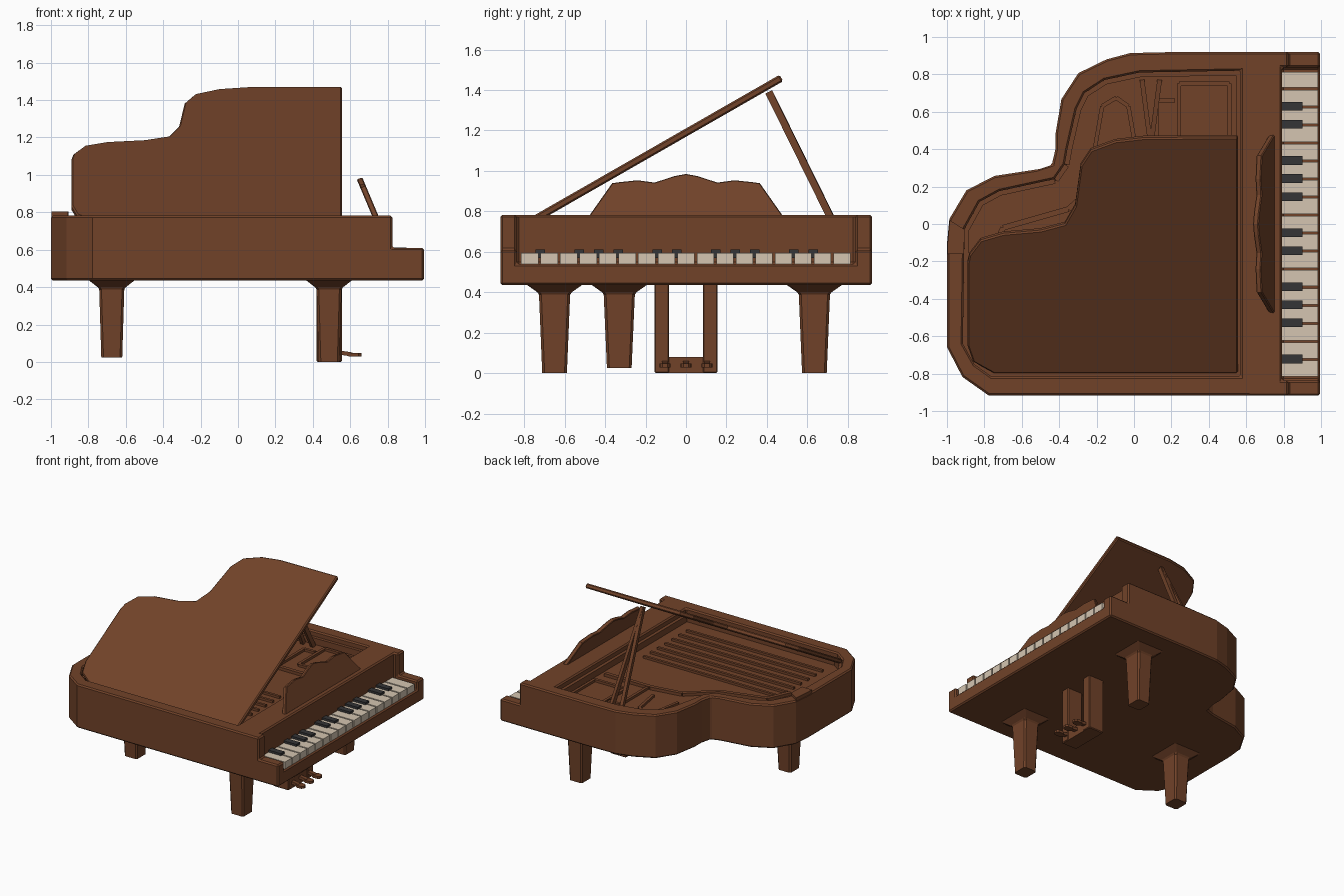
import bpy, bmesh, math
from mathutils import Matrix, Vector

if "Cube" in bpy.data.objects:
    bpy.data.objects.remove(bpy.data.objects["Cube"])

def material(name, rgb):
    m = bpy.data.materials.new(name)
    m.diffuse_color = (*rgb, 1)
    m.use_nodes = True
    m.node_tree.nodes["Principled BSDF"].inputs["Base Color"].default_value = m.diffuse_color
    return m

WOOD = material("brown wood", (0.165, 0.055, 0.022))
IVORY = material("ivory", (0.66, 0.56, 0.44))
EBONY = material("ebony", (0.035, 0.035, 0.037))

def finish(name, bm, mat, bevel=0.0):
    bmesh.ops.recalc_face_normals(bm, faces=bm.faces)
    me = bpy.data.meshes.new(name)
    bm.to_mesh(me)
    bm.free()
    me.materials.append(mat)
    ob = bpy.data.objects.new(name, me)
    bpy.context.collection.objects.link(ob)
    if bevel:
        add_bevel(ob, bevel)
    return ob

def add_bevel(ob, width):
    b = ob.modifiers.new("bevel", 'BEVEL')
    b.width, b.segments, b.limit_method, b.angle_limit = width, 1, 'ANGLE', math.radians(50)

def prism(name, pts, z0, z1, mat=WOOD, matrix=Matrix(), bevel=0.0):
    """Extrude a flat outline from z0 to z1, then place it."""
    bm = bmesh.new()
    lo = [bm.verts.new((x, y, z0)) for x, y in pts]
    hi = [bm.verts.new((x, y, z1)) for x, y in pts]
    bm.faces.new(lo)
    bm.faces.new(hi)
    n = len(pts)
    for i in range(n):
        j = (i + 1) % n
        bm.faces.new((lo[i], lo[j], hi[j], hi[i]))
    bm.transform(matrix)
    return finish(name, bm, mat, bevel)

def box(name, x0, x1, y0, y1, z0, z1, mat=WOOD, bevel=0.0):
    return prism(name, [(x0, y0), (x1, y0), (x1, y1), (x0, y1)], z0, z1, mat, bevel=bevel)

def bar(name, p, q, w, h):
    """Straight bar of section w by h from p to q."""
    p, q = Vector(p), Vector(q)
    d = q - p
    rot = d.to_track_quat('Z', 'Y').to_matrix().to_4x4()
    pts = [(-w/2, -h/2), (w/2, -h/2), (w/2, h/2), (-w/2, h/2)]
    return prism(name, pts, 0, d.length, matrix=Matrix.Translation(p) @ rot)

def cut(ob, cutter):
    m = ob.modifiers.new("cut", 'BOOLEAN')
    m.operation, m.solver, m.object = 'DIFFERENCE', 'EXACT', cutter
    cutter.hide_render = True
    cutter.hide_set(True)

# Case: curved outline with cavity and keyboard step cut out
outline = [(.995, -.918), (.995, .92), (.24, .92), (-.02, .914), (-.147, .88), (-.297, .807),
           (-.388, .668), (-.42, .48), (-.42, .40), (-.44, .315), (-.505, .294), (-.746, .257),
           (-.896, .18), (-.987, .027), (-1, -.107), (-1, -.658), (-.917, -.818), (-.778, -.916)]
cavity = [(.57, -.815), (.57, .82), (.03, .81), (-.158, .77), (-.265, .70), (-.307, .615),
          (-.356, .40), (-.37, .32), (-.425, .24), (-.72, .176), (-.826, .118), (-.906, -.027),
          (-.915, -.64), (-.853, -.75), (-.762, -.815)]
FLOOR = .69
case = prism("case", outline, .435, .782)
cutters = [prism("cavity_cutter", cavity, FLOOR, 1),
           box("key_cutter", .79, 1.2, -.837, .837, .54, 1),
           box("cheek_cutter", .825, 1.2, -1.1, 1.1, .61, 1)]
for c in cutters:
    cut(case, c)
bpy.context.view_layer.update()
dg = bpy.context.evaluated_depsgraph_get()
baked = bpy.data.meshes.new_from_object(case.evaluated_get(dg))
case.modifiers.clear()
case.data = baked
for c in cutters:
    bpy.data.objects.remove(c)
add_bevel(case, .01)
prism("tail_rim_rise", [(-.985, .02), (-.997, -.107), (-.997, -.16), (-.91, -.16), (-.905, -.03)],
      .77, .803)

# Ledge inside the cavity and the frame on the soundboard
def ring(pts, z, w):
    for i, (x, y) in enumerate(pts):
        x2, y2 = pts[(i + 1) % len(pts)]
        bar("cavity_ledge", (x, y, z), (x2, y2, z), w, w)
ring(cavity, .715, .05)
def frame_path(name, pts, w=.022):
    for a, b in zip(pts, pts[1:]):
        bar(name, (*a, FLOOR + .008), (*b, FLOOR + .008), w, w)
frame_path("frame_window", [(.24, .42), (.24, .75), (.51, .75), (.51, .42), (.24, .42)])
frame_path("frame_arch", [(-.21, .40), (-.17, .63), (-.095, .675), (-.03, .63), (.01, .40)])
frame_path("frame_post", [(.12, .3), (.12, .66), (.22, .66)])
frame_path("bridge_curve", [(.5, .30), (.1, .30), (-.15, .26), (-.35, .08), (-.7, -.02), (-.78, -.2)], .03)
for i in range(7):
    y = -.65 + .09 * i
    frame_path("string_rib", [(-.75, y), (.45, y)], .02)

# Raised lid, hinged on the long straight side
lid = [(.555, 0), (.555, 1.455), (.05, 1.45), (-.1, 1.43), (-.23, 1.375), (-.285, 1.28), (-.315, 1.03),
       (-.37, .92), (-.5, .88), (-.7, .86), (-.82, .82), (-.88, .73), (-.89, .68), (-.89, .17),
       (-.86, .07), (-.75, 0)]
tilt = Matrix.Translation((0, -.80, .752)) @ Matrix.Rotation(math.radians(29.8), 4, 'X')
prism("lid", lid, -.036, 0, matrix=tilt, bevel=.008)

# Lid prop: two bars meeting under the lid
for x in (.045, .135):
    bar("lid_prop", (x, .755, FLOOR), (.09, .41, 1.39), .025, .035)

# Music desk, leaning back, with a scalloped top
half = [(.48, 0), (.365, .172), (.33, .177), (.24, .187), (.155, .175), (.06, .208)]
desk = half + [(0, .22)] + [(-y, h) for y, h in reversed(half)]
lean = Matrix(((0, -.40, .92, .745), (1, 0, 0, 0), (0, .95, .35, .775), (0, 0, 0, 1)))
prism("music_desk", desk, -.024, .008, matrix=lean, bevel=.005)

# Keys: ivory row and ebony pairs and triples
pitch = 1.64 / 17
for k in range(17):
    y = -.82 + pitch * k
    box("white_key", .785, .985, y + .005, y + pitch - .006, .538, .595, IVORY)
for k in (1, 3, 4, 5, 7, 8, 10, 11, 12, 14, 15):
    y = -.818 + pitch * k
    box("black_key", .785, .90, y - .023, y + .023, .57, .612, EBONY)

# Legs: tapered, with a flared cap
def leg(x, y, z0):
    bm = bmesh.new()
    loops = []
    for z, a, b in ((z0, .056, .061), (.388, .067, .077), (.40, .075, .085), (.44, .128, .142)):
        c = .012
        ring_pts = [(a, c-b), (a, b-c), (a-c, b), (c-a, b), (-a, b-c), (-a, c-b), (c-a, -b), (a-c, -b)]
        loops.append([bm.verts.new((x + u, y + v, z)) for u, v in ring_pts])
    for lo, hi in zip(loops, loops[1:]):
        for i in range(8):
            j = (i + 1) % 8
            bm.faces.new((lo[i], lo[j], hi[j], hi[i]))
    bm.faces.new(loops[0])
    bm.faces.new(loops[-1])
    finish("leg", bm, WOOD)
for spot in ((.487, -.65, 0), (.487, .635, 0), (-.675, -.33, .025)):
    leg(*spot)

# Pedal lyre: two posts, a base and three pedals
for s in (-1, 1):
    box("lyre_post", .42, .555, s * .12 - .036, s * .12 + .036, 0, .45, bevel=.006)
box("lyre_base", .425, .55, -.13, .13, 0, .08)
for y in (-.103, 0, .103):
    bar("pedal_arm", (.53, y, .052), (.61, y, .040), .03, .022)
    prism("pedal", [(.59, y-.016), (.61, y-.027), (.645, y-.025), (.66, y-.012), (.66, y+.012),
                    (.645, y+.025), (.61, y+.027), (.59, y+.016)], .029, .048)
